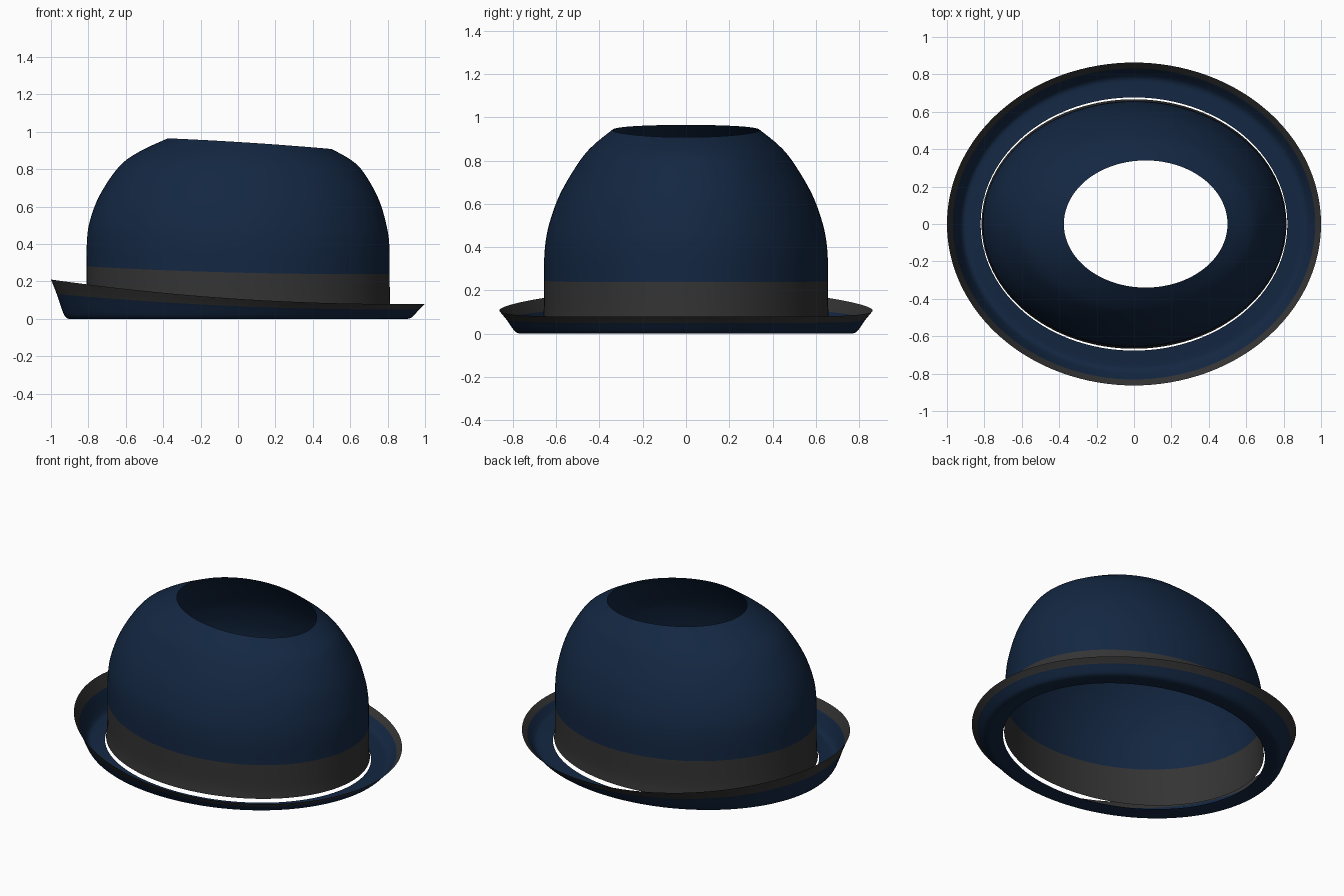
import bpy, math

if "Cube" in bpy.data.objects:
    bpy.data.objects.remove(bpy.data.objects["Cube"])

SEG = 128


def material(name, rgb):
    m = bpy.data.materials.new(name)
    m.diffuse_color = (*rgb, 1)
    m.use_nodes = True
    m.node_tree.nodes["Principled BSDF"].inputs["Base Color"].default_value = m.diffuse_color
    return m


navy = material("navy felt", (0.0065, 0.020, 0.054))
grey = material("charcoal ribbon", (0.034, 0.034, 0.034))


def smooth_rows(rows, steps):
    """Catmull-Rom interpolation between rows of ring parameters."""
    out = []
    for i in range(len(rows) - 1):
        p0, p1 = rows[max(i - 1, 0)], rows[i]
        p2, p3 = rows[i + 1], rows[min(i + 2, len(rows) - 1)]
        for s in range(steps):
            t = s / steps
            out.append([0.5 * (2 * b + (c - a) * t + (2 * a - 5 * b + 4 * c - d) * t * t
                               + (3 * b - a - 3 * c + d) * t ** 3)
                        for a, b, c, d in zip(p0, p1, p2, p3)])
    return out + [list(rows[-1])]


def loft(name, rings, is_grey, flip=False):
    """Skin a stack of closed rings; is_grey(row) picks the ribbon rows."""
    verts = [v for r in rings for v in r]
    faces, mats = [], []
    for i in range(len(rings) - 1):
        for j in range(SEG):
            k = (j + 1) % SEG
            f = (i * SEG + j, i * SEG + k, (i + 1) * SEG + k, (i + 1) * SEG + j)
            faces.append(f[::-1] if flip else f)
            mats.append(1 if is_grey(i) else 0)
    me = bpy.data.meshes.new(name)
    me.from_pydata(verts, [], faces)
    me.materials.append(navy)
    me.materials.append(grey)
    for p, m in zip(me.polygons, mats):
        p.material_index = m
        p.use_smooth = True
    ob = bpy.data.objects.new(name, me)
    bpy.context.collection.objects.link(ob)
    return ob


angles = [2 * math.pi * j / SEG for j in range(SEG)]

# Crown, open at the top: left x, left z, right x, right z, half depth, side sag
STEPS = 5
crown_rows = smooth_rows([
    (-0.815, 0.030, 0.815, 0.025, 0.667, 0.0),
    (-0.810, 0.110, 0.812, 0.090, 0.658, 0.004),
    (-0.809, 0.280, 0.811, 0.240, 0.657, 0.013),
    (-0.808, 0.410, 0.810, 0.380, 0.653, 0.008),
    (-0.793, 0.520, 0.796, 0.490, 0.633, 0.0),
    (-0.740, 0.660, 0.752, 0.640, 0.580, 0.0),
    (-0.635, 0.815, 0.670, 0.785, 0.490, 0.0),
    (-0.525, 0.895, 0.600, 0.852, 0.425, 0.0),
    (-0.375, 0.965, 0.500, 0.908, 0.340, -0.005)], STEPS)
crown_rings = []
for lx, lz, rx, rz, b, sag in crown_rows:
    crown_rings.append([((lx + rx) / 2 + (rx - lx) / 2 * math.cos(a),
                         b * math.sin(a),
                         (lz + rz) / 2 + (rz - lz) / 2 * math.cos(a) - sag * math.sin(a) ** 2)
                        for a in angles])
loft("crown_with_band", crown_rings, lambda i: i < 2 * STEPS)

# Brim, curled up more on the left: outward offset, fraction of rim height
brim_rows = smooth_rows([(0.0, 0.06), (0.045, 0.02), (0.085, 0.0), (0.108, 0.09),
                         (0.128, 0.33), (0.149, 0.63), (0.18, 1.0)], 4)
brim_rings = []
for off, frac in brim_rows:
    ring = []
    for a in angles:
        x = (0.82 + off) * math.cos(a)
        y = (0.677 + off * 1.035) * math.sin(a)
        c = math.cos(a)
        rim = 0.107 - 0.065 * c + 0.038 * c * c
        ring.append((x, y, max(0.0, rim * frac)))
    brim_rings.append(ring)
loft("brim_with_trim", brim_rings, lambda i: i >= 20, flip=True)
